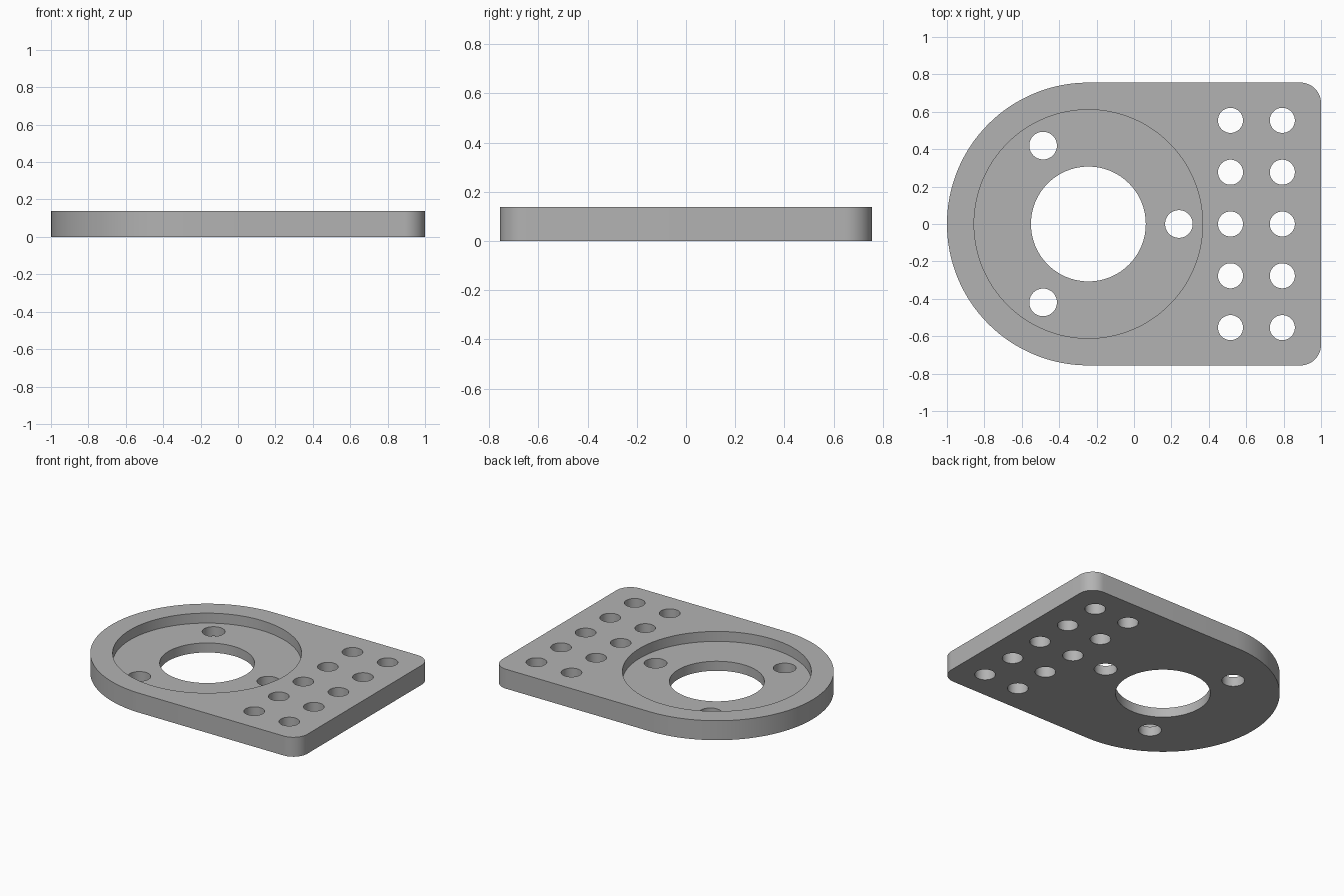
import bpy
import bmesh
from math import cos, sin, pi, radians
from mathutils import Matrix

cube = bpy.data.objects.get("Cube")
if cube:
    bpy.data.objects.remove(cube, do_unlink=True)

HEIGHT = 0.139
FLOOR = 0.068          # height of the recess floor
HUB_X = -0.244         # centre of the round end
HALF_WIDTH = 0.756
CORNER = 0.11


def make_object(name, bm):
    bmesh.ops.recalc_face_normals(bm, faces=bm.faces)
    mesh = bpy.data.meshes.new(name)
    bm.to_mesh(mesh)
    bm.free()
    obj = bpy.data.objects.new(name, mesh)
    bpy.context.collection.objects.link(obj)
    return obj


def arc(cx, cy, radius, start, end, steps):
    angles = [radians(start + (end - start) * i / steps) for i in range(steps + 1)]
    return [(cx + radius * cos(a), cy + radius * sin(a)) for a in angles]


def add_cylinder(bm, x, y, radius, bottom, top, sides):
    bmesh.ops.create_cone(
        bm, cap_ends=True, segments=sides, radius1=radius, radius2=radius,
        depth=top - bottom, matrix=Matrix.Translation((x, y, (bottom + top) / 2)))


def cut(target, cutter):
    cutter.hide_render = True
    mod = target.modifiers.new("cut", 'BOOLEAN')
    mod.operation = 'DIFFERENCE'
    mod.solver = 'EXACT'
    mod.object = cutter
    bpy.ops.object.modifier_apply(modifier=mod.name)
    bpy.data.objects.remove(cutter, do_unlink=True)


# Plate outline: half-round end and two rounded corners
inner_x, inner_y = 1 - CORNER, HALF_WIDTH - CORNER
outline = (arc(HUB_X, 0, HALF_WIDTH, 90, 270, 64)
           + arc(inner_x, -inner_y, CORNER, -90, 0, 12)
           + arc(inner_x, inner_y, CORNER, 0, 90, 12))
bm = bmesh.new()
base = bm.faces.new([bm.verts.new((x, y, 0)) for x, y in outline])
extruded = bmesh.ops.extrude_face_region(bm, geom=[base], use_keep_orig=True)
top_verts = [v for v in extruded["geom"] if isinstance(v, bmesh.types.BMVert)]
bmesh.ops.translate(bm, verts=top_verts, vec=(0, 0, HEIGHT))
plate = make_object("mounting_plate", bm)
bpy.context.view_layer.objects.active = plate
plate.select_set(True)

# Round recess in the top
bm = bmesh.new()
add_cylinder(bm, HUB_X, 0, 0.611, FLOOR, HEIGHT + 0.1, 128)
cut(plate, make_object("recess_cutter", bm))

# Through holes: bore, three screw holes, two columns of five holes
bm = bmesh.new()
add_cylinder(bm, HUB_X, 0, 0.307, -0.1, HEIGHT + 0.1, 96)
for i in range(3):
    a = i * 2 * pi / 3
    add_cylinder(bm, HUB_X + 0.484 * cos(a), 0.484 * sin(a), 0.074,
                 -0.1, HEIGHT + 0.1, 48)
for x in (0.516, 0.793):
    for row in range(-2, 3):
        add_cylinder(bm, x, row * 0.277, 0.067, -0.1, HEIGHT + 0.1, 48)
cut(plate, make_object("hole_cutter", bm))

# Grey finish
grey = bpy.data.materials.new("plain_grey")
colour = (0.45, 0.45, 0.45, 1)
grey.diffuse_color = colour
grey.use_nodes = True
grey.node_tree.nodes["Principled BSDF"].inputs["Base Color"].default_value = colour
plate.data.materials.clear()
plate.data.materials.append(grey)
for poly in plate.data.polygons:
    poly.material_index = 0

bpy.ops.object.shade_smooth_by_angle(angle=radians(30))
